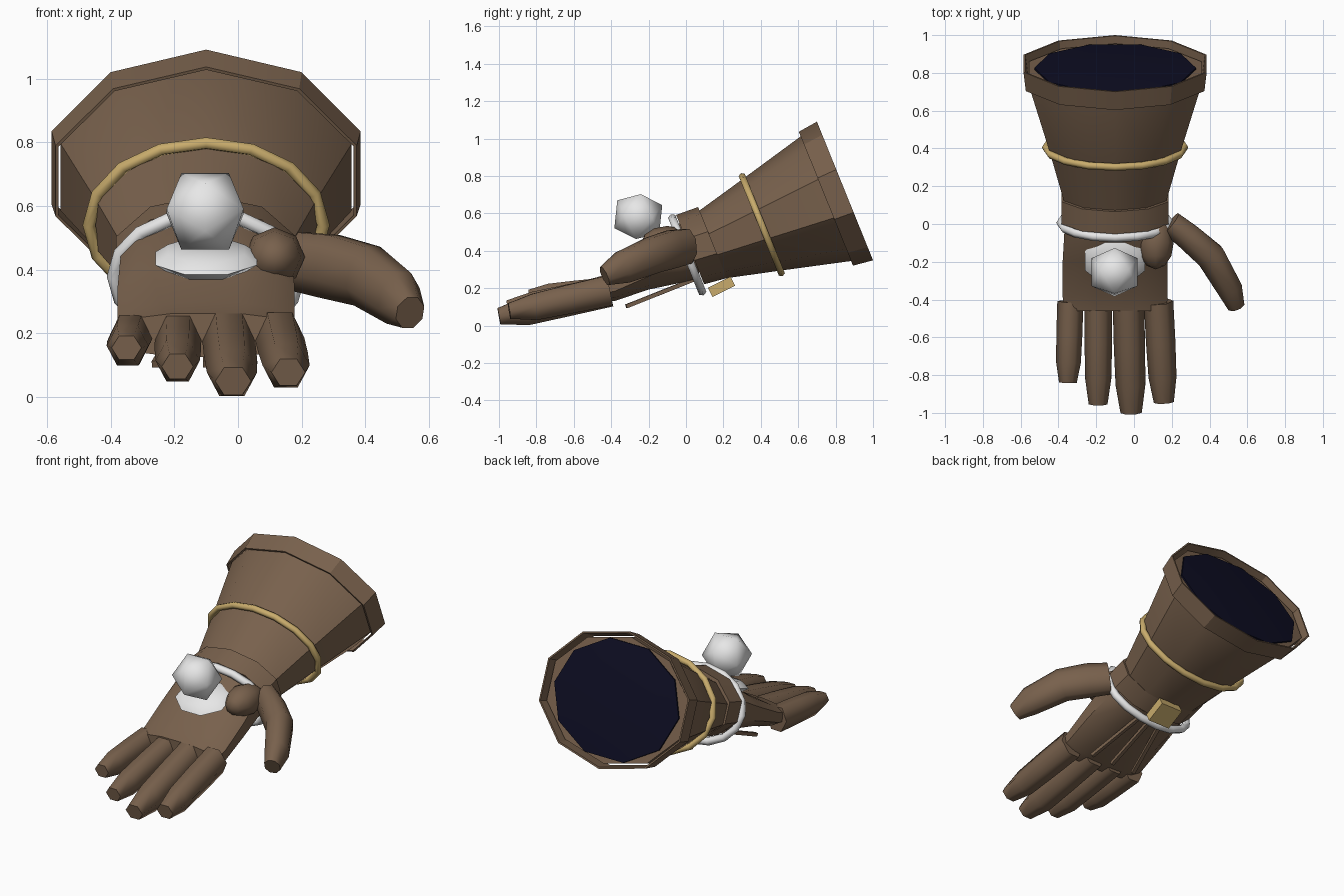
import bpy, bmesh, math
from mathutils import Vector, Matrix

if "Cube" in bpy.data.objects:
    bpy.data.objects.remove(bpy.data.objects["Cube"])

def mat(name, c):
    m = bpy.data.materials.new(name)
    m.diffuse_color = (*c, 1)
    m.use_nodes = True
    m.node_tree.nodes["Principled BSDF"].inputs["Base Color"].default_value = m.diffuse_color
    return m

BROWN = mat("brown leather", (0.188, 0.119, 0.073))
GOLD = mat("gold", (0.58, 0.41, 0.15))
SILVER = mat("silver", (0.8, 0.8, 0.8))
DARK = mat("dark blue lining", (0.004, 0.004, 0.016))

# Forearm frame: axis A leans up to the back, V is its "up" direction
CX = -0.1
A = Vector((0, 0.927, 0.375))
V = Vector((0, -0.375, 0.927))
X = Vector((1, 0, 0))
Z = Vector((0, 0, 1))
END = Vector((CX, 0.85, 0.72))

def finish(name, bm, m, angle=40):
    bmesh.ops.recalc_face_normals(bm, faces=bm.faces[:])
    me = bpy.data.meshes.new(name)
    bm.to_mesh(me)
    bm.free()
    me.materials.append(m)
    for p in me.polygons:
        p.use_smooth = True
    me.set_sharp_from_angle(angle=math.radians(angle))
    ob = bpy.data.objects.new(name, me)
    bpy.context.collection.objects.link(ob)
    return ob

def loft(name, rings, n, m, phase=90, power=1.0, loop=False, angle=40):
    """Skin rings of (centre, u, v); u and v are the half-axis vectors."""
    bm = bmesh.new()
    sp = lambda t: math.copysign(abs(t) ** power, t)
    rows = []
    for c, u, v in rings:
        row = []
        for i in range(n):
            t = math.radians(phase) + math.tau * i / n
            row.append(bm.verts.new(c + u * sp(math.cos(t)) + v * sp(math.sin(t))))
        rows.append(row)
    for a, b in list(zip(rows, rows[1:])) + ([(rows[-1], rows[0])] if loop else []):
        for i in range(n):
            j = (i + 1) % n
            bm.faces.new((a[i], a[j], b[j], b[i]))
    if not loop:
        bm.faces.new(rows[0])
        bm.faces.new(rows[-1])
    return finish(name, bm, m, angle)

def arm(s, rx, rv, up=0.0):
    return END + A * s + V * up, X * rx, V * rv

def tube(name, path, n, phase=0, angle=65):
    """Tapered limb along points (x, y, z, half width, half height)."""
    pts = [Vector(p[:3]) for p in path]
    rings = []
    for i, p in enumerate(path):
        d = (pts[min(i + 1, len(pts) - 1)] - pts[max(i - 1, 0)]).normalized()
        u = d.cross(Z).normalized()
        rings.append((pts[i], u * p[3], u.cross(d) * p[4]))
    return loft(name, rings, n, BROWN, phase, angle=angle)

def band(name, s, rx, rv, r, n, m):
    """Elliptical torus around the forearm axis."""
    rings = []
    for k in range(6):
        t = math.tau * k / 6
        w = r * math.cos(t)
        rings.append(arm(s + r * math.sin(t), rx + w, rv + w))
    return loft(name, rings, n, m, loop=True, angle=65)

# Flared cuff, thin rim shell and dark lining set in the opening
loft("cuff", [arm(-0.78, 0.28, 0.19), arm(-0.48, 0.362, 0.265), arm(-0.08, 0.48, 0.367),
              arm(-0.035, 0.48, 0.367)], 10, BROWN)
loft("cuff_rim", [arm(-0.11, 0.497, 0.386), arm(0, 0.51, 0.40),
                  arm(0, 0.50, 0.39), arm(-0.11, 0.487, 0.376)],
     10, BROWN, loop=True, angle=30)
loft("lining", [arm(-0.05, 0.428, 0.348), arm(-0.025, 0.428, 0.348), arm(-0.016, 0.3, 0.24),
                arm(-0.01, 0.1, 0.08)], 10, DARK, phase=0)
loft("wrist_band", [arm(-0.885, 0.298, 0.2, 0.02), arm(-0.76, 0.298, 0.205, 0.01)], 10, BROWN)

# Metal bands and buckle
band("gold_band", -0.48, 0.368, 0.277, 0.02, 16, GOLD)
band("silver_bracelet", -0.91, 0.288, 0.21, 0.024, 16, SILVER)
bm = bmesh.new()
bmesh.ops.create_cube(bm, size=1, matrix=Matrix.Translation((CX + 0.03, 0.19, 0.208))
                      @ Matrix.Rotation(math.radians(27), 4, 'X')
                      @ Matrix.Diagonal((0.15, 0.135, 0.055, 1)))
finish("buckle", bm, GOLD)

# Palm
loft("palm", [(Vector((CX, y, z)), X * hx, Z * hz) for y, z, hx, hz in
              ((0.07, 0.42, 0.26, 0.17), (-0.03, 0.39, 0.275, 0.165), (-0.2, 0.305, 0.285, 0.115),
               (-0.38, 0.215, 0.285, 0.085), (-0.46, 0.195, 0.28, 0.07))],
     12, BROWN, phase=15, power=0.75)

# Fingers: base x, tip x, tip y, tip z, half width
for name, bx, tx, ty, tz, w in (("little_finger", -0.337, -0.35, -0.84, 0.155, 0.069),
                                ("ring_finger", -0.188, -0.19, -0.955, 0.096, 0.073),
                                ("middle_finger", -0.03, -0.015, -1.0, 0.05, 0.083),
                                ("index_finger", 0.13, 0.158, -0.945, 0.078, 0.078)):
    L = ty + 0.41
    path = [(bx + (tx - bx) * f, -0.41 + L * f, 0.187 + (tz - 0.187) * g, w * k, w * h)
            for f, g, k, h in ((0, 0, 1, 1.2), (0.4, 0.42, 1, 1.14), (0.75, 0.8, 0.95, 1.05), (1, 1, 0.68, 0.62))]
    tube(name, path, 6)

# Thumb and its root
tube("thumb", [(0.195, 0.005, 0.425, 0.07, 0.1), (0.29, -0.07, 0.41, 0.077, 0.108),
               (0.405, -0.17, 0.38, 0.082, 0.104), (0.505, -0.34, 0.31, 0.072, 0.092),
               (0.54, -0.435, 0.265, 0.048, 0.056)], 8, 22.5)
bm = bmesh.new()
bmesh.ops.create_uvsphere(bm, u_segments=8, v_segments=6, radius=1,
                          matrix=Matrix.Translation((0.115, -0.1, 0.44)) @ Matrix.Diagonal((0.095, 0.14, 0.093, 1))
                          @ Matrix.Rotation(math.pi / 2, 4, 'X'))
finish("thumb_root", bm, BROWN, angle=65)

# Tendon strips under the back of the hand
for i, (x0, x1) in enumerate(((-0.26, -0.17), (-0.1, -0.1), (0.05, -0.03))):
    tube(f"tendon_strip_{i + 1}", [(x0, -0.32, 0.103, 0.015, 0.015),
                                   (x1, 0.05, 0.25, 0.015, 0.015)], 4, 45)

# Silver plate on the palm
tilt = Matrix.Rotation(math.radians(22), 3, 'X')
loft("palm_plate", [(Vector((CX, -0.195, 0.435)) + tilt @ Vector((0, 0, h)), X * r, tilt @ Vector((0, r * 0.85, 0)))
                    for h, r in ((-0.03, 0.13), (0.0, 0.172), (0.03, 0.13))], 8, SILVER, phase=22.5, angle=65)

# Floating faceted orb, tilted a little to the back
bm = bmesh.new()
bmesh.ops.create_icosphere(bm, subdivisions=1, radius=0.142)
bm.normal_update()
top = max(bm.faces, key=lambda f: f.normal.z)
bm.transform(top.normal.rotation_difference(Z).to_matrix().to_4x4())
v = min(bm.verts, key=lambda q: abs(q.co.z)).co
bm.transform(Matrix.Rotation(-math.pi / 2 - math.atan2(v.y, v.x), 4, 'Z'))
bm.transform(Matrix.Rotation(math.radians(-27), 4, 'X'))
bm.transform(Matrix.Translation((CX - 0.003, -0.255, 0.583)))
finish("orb", bm, SILVER, angle=60)
